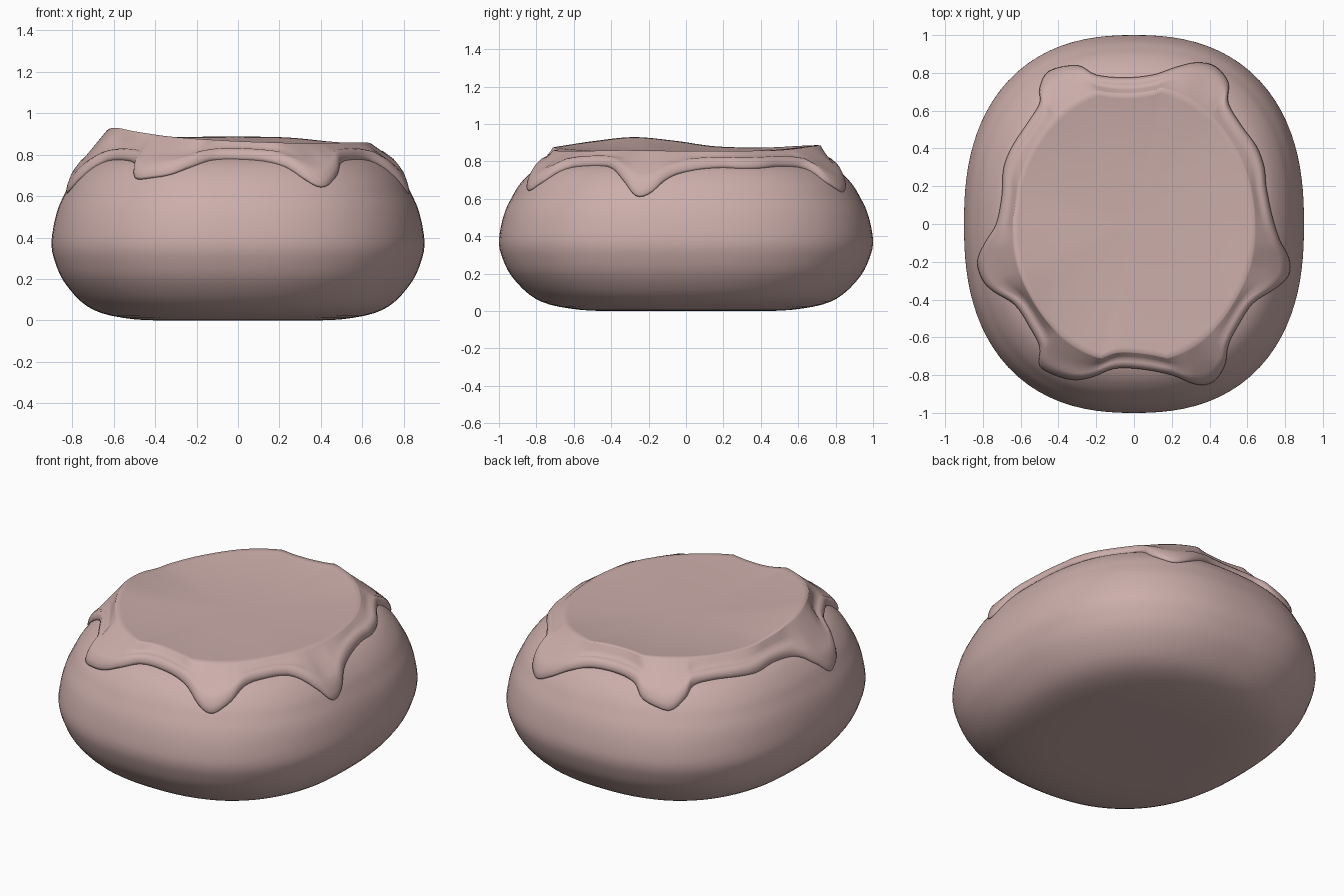
import bpy, bmesh, math
from mathutils import Vector

if "Cube" in bpy.data.objects:
    bpy.data.objects.remove(bpy.data.objects["Cube"])

N = 2.4  # superellipse power of the bun plan
PROFILE = [(0, .40), (.006, .56), (.035, .73), (.09, .84), (.19, .935), (.28, .98), (.36, 1.0),
           (.45, .99), (.54, .965), (.61, .93), (.67, .895), (.73, .84), (.77, .78), (.795, .70),
           (.81, .55), (.815, .3)]

dough = bpy.data.materials.new("pink_dough")
dough.diffuse_color = (.60, .42, .40, 1)
dough.use_nodes = True
dough.node_tree.nodes["Principled BSDF"].inputs["Base Color"].default_value = dough.diffuse_color


def interp(table, v):
    for (a, p), (b, q) in zip(table, table[1:]):
        if v <= b:
            return p + (q - p) * max(0, v - a) / (b - a)
    return table[-1][1]


def catmull(pts, closed, steps):
    out, n = [], len(pts)
    get = (lambda i: Vector(pts[i % n])) if closed else (lambda i: Vector(pts[min(max(i, 0), n - 1)]))
    for i in range(n if closed else n - 1):
        a, b, c, d = (get(i + k) for k in (-1, 0, 1, 2))
        for k in range(steps):
            t = k / steps
            out.append(.5 * (2 * b + (c - a) * t + (2 * a - 5 * b + 4 * c - d) * t * t
                             + (3 * b - a - 3 * c + d) * t ** 3))
    if not closed:
        out.append(get(n - 1))
    return out


def loft(name, rings, cap_start, cap_end):
    bm = bmesh.new()
    rows = [[bm.verts.new(p) for p in r] for r in rings]
    n = len(rows[0])
    for a, b in zip(rows, rows[1:]):
        for i in range(n):
            j = (i + 1) % n
            bm.faces.new((a[i], a[j], b[j], b[i]))
    if cap_start:
        bm.faces.new(rows[0][::-1])
    if cap_end:
        bm.faces.new(rows[-1])
    me = bpy.data.meshes.new(name)
    bm.to_mesh(me)
    bm.free()
    for f in me.polygons:
        f.use_smooth = True
    me.materials.append(dough)
    ob = bpy.data.objects.new(name, me)
    bpy.context.collection.objects.link(ob)
    return ob


# bun: squarish rounded body
def oval(z, r, n=96):
    ring = []
    for i in range(n):
        a = 2 * math.pi * i / n
        c, s = math.cos(a), math.sin(a)
        k = r / ((abs(c) / .9) ** N + abs(s) ** N) ** (1 / N)
        ring.append((c * k, s * k, z))
    return ring


profile = [(max(0, p[0]), p[1]) for p in catmull(PROFILE, False, 3)]
loft("bun", [oval(z, r) for z, r in profile], True, True)

upper = sorted((r, z) for z, r in PROFILE if z >= .36)


def bun_height(x, y):
    return interp(upper, ((abs(x) / .9) ** N + abs(y) ** N) ** (1 / N))


# icing: draped sheet with a wavy edge, raised rim and shallow dish
EDGE = [(.70, .2), (.69, .3), (.65, .41), (.57, .52), (.50, .64), (.50, .75), (.43, .835), (.33, .855),
        (.22, .83), (.1, .79), (-.05, .775), (-.2, .79), (-.3, .84), (-.45, .81), (-.50, .72),
        (-.50, .64), (-.56, .54), (-.64, .42), (-.69, .3), (-.70, .15), (-.73, 0), (-.79, -.1),
        (-.83, -.2), (-.80, -.30), (-.74, -.36), (-.63, -.43), (-.55, -.55), (-.50, -.65), (-.50, -.75),
        (-.42, -.80), (-.32, -.825), (-.22, -.81), (-.1, -.765), (.05, -.77), (.2, -.80), (.33, -.85),
        (.42, -.835), (.48, -.75), (.50, -.64), (.55, -.54), (.63, -.42), (.75, -.34), (.82, -.27),
        (.82, -.18), (.77, -.08), (.73, .05)]
RIM = [(0, .855), (45, .86), (75, .885), (115, .885), (140, .875), (165, .88), (185, .91), (205, .93),
       (225, .91), (245, .885), (270, .865), (300, .855), (330, .86), (360, .855)]
rim_table = [(p[0], p[1]) for p in catmull(RIM, False, 6)]
outline = catmull(EDGE, True, 4)


def rim(p):
    a = math.degrees(math.atan2(p.y, p.x)) % 360
    e = 1 / math.hypot(p.x / .64, p.y / .74)
    return min(e, .89), interp(rim_table, a)


rings = []
for s, lift in ((.92, -.03), (.975, -.012), (.995, .0), (1, .018), (.992, .036), (.975, .046),
                (.955, .046), (.935, .042)):
    rings.append([(p.x * s, p.y * s, bun_height(p.x * s, p.y * s) + lift) for p in outline])
for t in (.4, .75, .92, 1):  # slope up to the rim
    ring = []
    for p, low in zip(outline, rings[7]):
        s, z = rim(p)
        k = .935 + (s - .935) * t
        ring.append((p.x * k, p.y * k, max(low[2] + (z - low[2]) * t, bun_height(p.x * k, p.y * k) + .03)))
    rings.append(ring)
for f in (.96, .9, .8, .65, .45, .25, .06):  # dish inside the rim
    ring = []
    for p in outline:
        s, z = rim(p)
        ring.append((p.x * s * f, p.y * s * f, .845 + (z - .845) * f ** 2.5))
    rings.append(ring)
loft("icing", rings, False, True)
